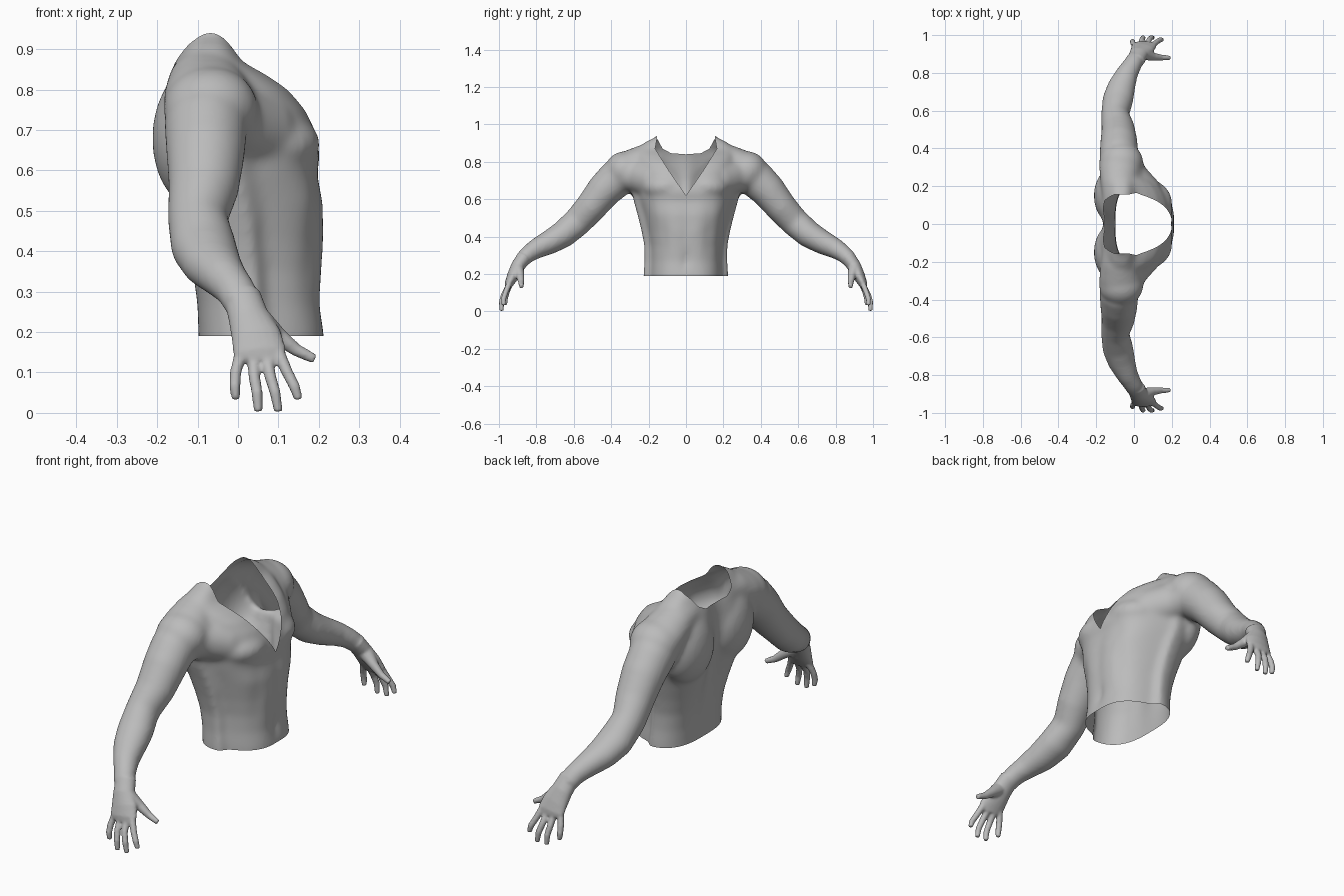
import bpy, bmesh, math
from mathutils import Vector

if "Cube" in bpy.data.objects:
    bpy.data.objects.remove(bpy.data.objects["Cube"])


def material(name, value):
    m = bpy.data.materials.new(name)
    m.diffuse_color = (value, value, value, 1)
    m.use_nodes = True
    m.node_tree.nodes["Principled BSDF"].inputs["Base Color"].default_value = m.diffuse_color
    return m


grey = material("plain grey", 0.5)
cut = material("cut marker", 0.1)


def add_loft(bm, rings):
    """Skin a list of rings and cap both ends."""
    loops = [[bm.verts.new(p) for p in ring] for ring in rings]
    n = len(loops[0])
    for a, b in zip(loops, loops[1:]):
        for i in range(n):
            j = (i + 1) % n
            bm.faces.new((a[i], a[j], b[j], b[i]))
    bm.faces.new(loops[0][::-1])
    bm.faces.new(loops[-1])


def add_tube(bm, path, side, n=20):
    """Elliptical tube through (x, y, z, radius along x, radius across)."""
    pts = [Vector((p[0], side * p[1], p[2])) for p in path]
    rings = []
    for i, p in enumerate(pts):
        t = (pts[min(i + 1, len(pts) - 1)] - pts[max(i - 1, 0)]).normalized()
        u = Vector((1, 0, 0))
        u = (u - t * u.dot(t)).normalized()
        v = t.cross(u)
        rings.append([p + u * path[i][3] * math.cos(k * math.tau / n)
                      + v * path[i][4] * math.sin(k * math.tau / n) for k in range(n)])
    add_loft(bm, rings)


def add_ball(bm, centre, radii):
    vs = bmesh.ops.create_uvsphere(bm, u_segments=24, v_segments=16, radius=1)["verts"]
    for v in vs:
        v.co = Vector([c + r * q for c, r, q in zip(centre, radii, v.co)])


def make_object(name, bm, mat):
    bmesh.ops.recalc_face_normals(bm, faces=bm.faces)
    me = bpy.data.meshes.new(name)
    bm.to_mesh(me)
    bm.free()
    me.materials.append(mat)
    ob = bpy.data.objects.new(name, me)
    bpy.context.collection.objects.link(ob)
    return ob


def apply_modifiers(ob):
    dg = bpy.context.evaluated_depsgraph_get()
    me = bpy.data.meshes.new_from_object(ob.evaluated_get(dg))
    ob.modifiers.clear()
    ob.data = me


def fuse(ob, voxel, passes):
    """Blend overlapping volumes into one skin."""
    r = ob.modifiers.new("fuse", "REMESH")
    r.mode = "VOXEL"
    r.voxel_size = voxel
    s = ob.modifiers.new("soften", "SMOOTH")
    s.factor, s.iterations = 0.5, passes
    apply_modifiers(ob)


def bump(v, centre, width):
    return math.exp(-((v - centre) / width) ** 2)


# Torso: height, back, front, half width
TORSO = [(.10, -.10, .215, .227), (.20, -.10, .212, .228), (.27, -.105, .203, .222),
         (.35, -.12, .207, .223), (.43, -.142, .212, .238), (.52, -.170, .210, .260),
         (.59, -.190, .196, .280), (.64, -.203, .203, .290), (.70, -.207, .190, .293),
         (.75, -.198, .168, .29), (.80, -.186, .128, .285), (.835, -.175, .078, .278),
         (.87, -.160, .015, .265), (.91, -.135, -.01, .210), (.935, -.118, -.025, .157),
         (.98, -.11, -.03, .13), (1.03, -.11, -.03, .12)]


def torso_ring(z, back, front, half, n=120):
    ring = []
    box = .62 if z < .5 else .53
    for k in range(n):
        a = k * math.tau / n
        c, s = math.cos(a), math.sin(a)
        e = box if c > 0 else .74
        x = (front + back) / 2 + (front - back) / 2 * math.copysign(abs(c) ** e, c)
        y = half * math.copysign(abs(s) ** e, s)
        if c < 0:      # spine furrow
            x += .05 * bump(y, 0, .07) * bump(z, .62, .24)
        else:          # tapering front, abdominal grooves and navel
            y *= 1 - .33 * min(1, max(0, (x + .05) / .25))
            belly = bump(z, .42, .14)
            x -= belly * (.005 * bump(y, 0, .02) + .008 * bump(abs(y), .12, .03))
            x -= .012 * bump(y, 0, .02) * bump(z, .27, .03)
        ring.append((x, y, z))
    return ring


ARM = [(-.05, .20, .77, .10, .09), (-.065, .30, .757, .113, .098),
       (-.08, .38, .703, .103, .102), (-.08, .44, .645, .098, .094),
       (-.085, .51, .556, .088, .084), (-.100, .58, .479, .075, .078),
       (-.085, .66, .410, .082, .073), (-.065, .73, .370, .074, .065),
       (-.035, .80, .336, .058, .055), (-.005, .85, .303, .05, .046),
       (.015, .885, .265, .05, .042)]

# Ridge from neck to shoulder, and fold from chest to upper arm
RIDGE = [(-.08, .10, .85, .08, .06), (-.08, .20, .815, .095, .085),
         (-.075, .28, .78, .11, .09), (-.075, .36, .745, .105, .092)]
FOLD = [(.06, .10, .70, .11, .10), (.04, .18, .70, .10, .10),
        (-.015, .26, .725, .085, .09), (-.05, .34, .73, .085, .08)]

bm = bmesh.new()
add_loft(bm, [torso_ring(*r) for r in TORSO])
for side in (1, -1):
    for path in (ARM, RIDGE, FOLD):
        add_tube(bm, path, side, 28)
    add_ball(bm, (-.068, side * .325, .753), (.118, .11, .104))  # shoulder
    add_ball(bm, (.080, side * .105, .665), (.124, .13, .082))   # chest
    add_ball(bm, (-.11, side * .15, .68), (.103, .15, .17))      # shoulder blade
body = make_object("torso_and_arms", bm, grey)
fuse(body, .011, 14)

# Hands: palm, four fingers and thumb
PALM = [(.01, .865, .29, .046, .040), (.025, .90, .24, .05, .037),
        (.045, .925, .19, .062, .032), (.054, .945, .15, .066, .024),
        (.054, .952, .128, .058, .017)]
FINGERS = [[(.008, .94, .15), (-.006, .958, .10), (-.008, .967, .065), (-.005, .966, .033)],
           [(.038, .945, .14), (.040, .972, .09), (.047, .985, .05), (.050, .986, .003)],
           [(.070, .947, .14), (.080, .975, .09), (.092, .987, .05), (.100, .986, .003)],
           [(.100, .945, .15), (.122, .965, .10), (.140, .976, .065), (.150, .975, .033)],
           [(.055, .900, .225), (.100, .886, .19), (.145, .881, .155), (.190, .880, .133)]]

bm = bmesh.new()
bm.from_mesh(body.data)
for side in (1, -1):
    add_tube(bm, PALM, side)
    for finger in FINGERS:
        radii = (.016, .0145, .014, .011) if finger is not FINGERS[4] else (.034, .022, .016, .012)
        add_tube(bm, [(*p, r, r) for p, r in zip(finger, radii)], side, 12)
bm.to_mesh(body.data)
bm.free()
fuse(body, .006, 3)
body.data.materials.clear()
body.data.materials.append(grey)
body.data.polygons.foreach_set("material_index", [0] * len(body.data.polygons))


def open_shell(name, x0, x1, half_profile):
    """Cut a prism out of the body, marking the cut faces."""
    outline = half_profile + [(-y, z) for y, z in reversed(half_profile) if y > 0]
    bm = bmesh.new()
    add_loft(bm, [[(x, y, z) for y, z in outline] for x in (x0, x1)])
    cutter = make_object(name, bm, cut)
    cutter.hide_render = True
    b = body.modifiers.new(name, "BOOLEAN")
    b.operation, b.solver, b.object = "DIFFERENCE", "EXACT", cutter
    b.material_mode = "TRANSFER"
    apply_modifiers(body)
    bpy.data.objects.remove(cutter)


# V neckline, rear collar and waist opening
open_shell("front_neckline", -.08, .5, [(0, .62), (.09, .75), (.165, .87), (.155, .925), (.155, 1.2)])
open_shell("rear_neckline", -.5, -.07, [(0, .84), (.08, .846), (.125, .87), (.155, .925), (.155, 1.2)])
open_shell("waist_opening", -.5, .5, [(0, .0), (.3, .0), (.3, .19), (0, .19)])

# Remove the marked cut faces to leave a hollow skin
bm = bmesh.new()
bm.from_mesh(body.data)
marked = {i for i, m in enumerate(body.data.materials) if m == cut}
bmesh.ops.delete(bm, geom=[f for f in bm.faces if f.material_index in marked], context="FACES")
for f in bm.faces:
    f.material_index = 0
    f.smooth = True
bm.to_mesh(body.data)
bm.free()
body.data.materials.clear()
body.data.materials.append(grey)
bpy.data.materials.remove(cut)
